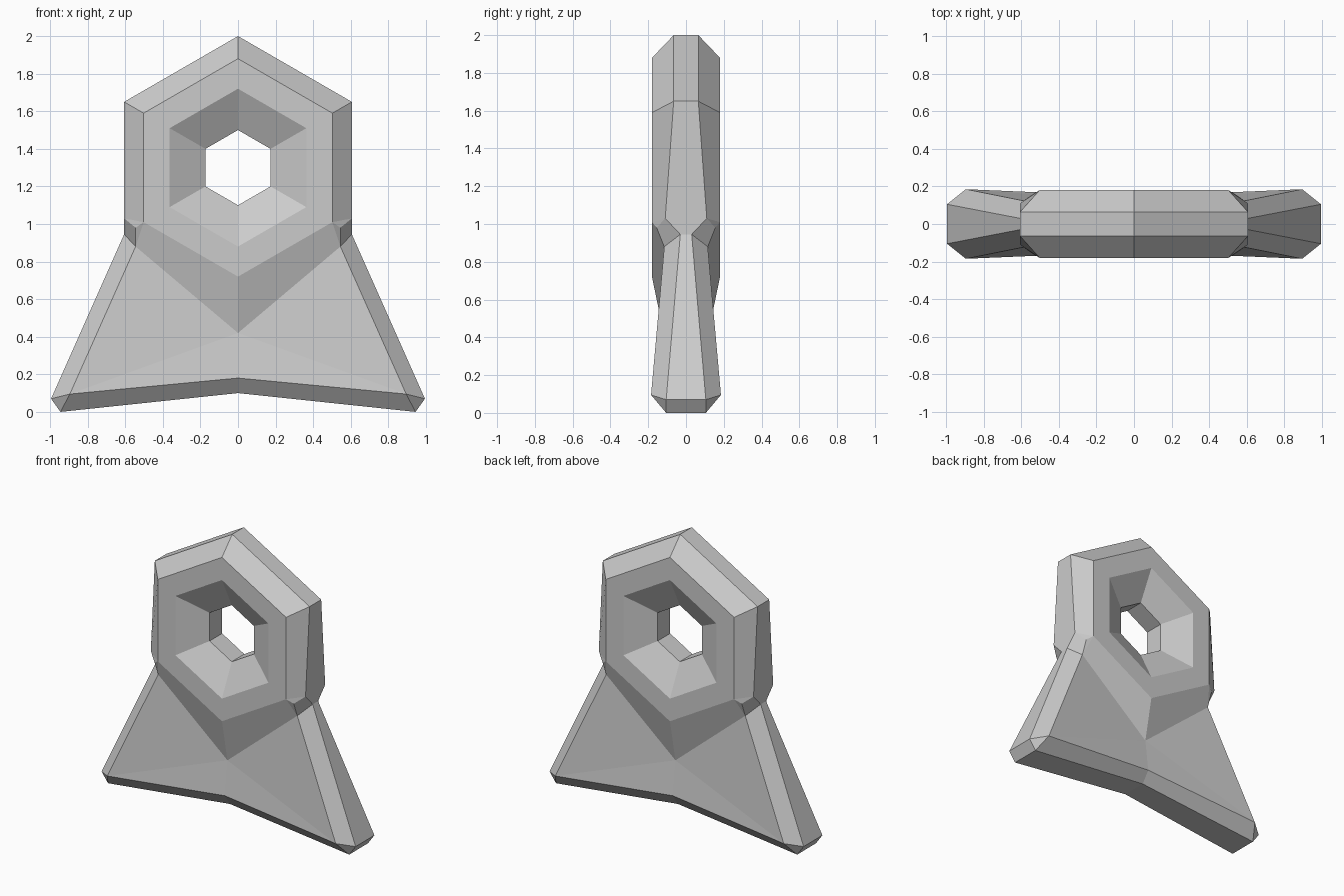
import bpy, bmesh
from math import sin, cos, radians
from mathutils import Vector

if "Cube" in bpy.data.objects:
    bpy.data.objects.remove(bpy.data.objects["Cube"])

CENTRE_Z = 1.3


def half_hex(r, y):
    """Right half of a pointy-top hexagon, top corner to bottom corner."""
    return [(r * sin(radians(a)), y, CENTRE_Z + r * cos(radians(a))) for a in (0, 60, 120, 180)]


def mid(p):
    """Point dropped onto the middle plane."""
    return (p[0], 0, p[2])


def bridge(a, b):
    return [(a[i], a[i + 1], b[i + 1], b[i]) for i in range(len(a) - 1)]


# Hexagonal head: bore, funnel recess and flat ring
bore = half_hex(0.2, -0.07)
recess = half_hex(0.42, -0.18)
ring = half_hex(0.58, -0.18)
faces = bridge([mid(p) for p in bore], bore) + bridge(bore, recess) + bridge(recess, ring)

# Chamfered outer rim
top, shoulder = half_hex(0.7, -0.065)[:2]
rim_low = (0.606, -0.11, 1.03)
notch = (0.545, -0.155, 0.98)
waist = (0.606, -0.03, 0.945)
faces += [
    (ring[0], ring[1], shoulder, top),
    (top, shoulder, mid(shoulder), mid(top)),
    (ring[1], ring[2], rim_low, shoulder),
    (ring[2], notch, rim_low),
    (shoulder, rim_low, waist, mid(waist), mid(shoulder)),
]

# Flared tail with sloped neck, bevelled sides and notched bottom
neck_side = (0.545, -0.115, 0.88)
neck_tip = (0, -0.118, 0.42)
corner = (0.895, -0.185, 0.095)
wing_tip = (0.995, -0.105, 0.07)
foot = (0.945, -0.105, 0)
notch_front = (0, -0.147, 0.18)
notch_under = (0, -0.09, 0.1)
faces += [
    (ring[3], ring[2], neck_side, neck_tip),
    (ring[2], notch, neck_side),
    (notch, rim_low, waist, neck_side),
    (neck_tip, neck_side, corner),
    (neck_tip, corner, notch_front),
    (neck_side, waist, wing_tip, corner),
    (waist, mid(waist), mid(wing_tip), wing_tip),
    (wing_tip, foot, corner),
    (wing_tip, mid(wing_tip), mid(foot), foot),
    (notch_front, corner, foot, notch_under),
    (notch_under, foot, mid(foot), mid(notch_under)),
]

# Mirror the quarter to all four sides and weld
bm = bmesh.new()
for sx in (1, -1):
    for sy in (1, -1):
        for f in faces:
            bm.faces.new([bm.verts.new(Vector((p[0] * sx, p[1] * sy, p[2]))) for p in f])
bmesh.ops.remove_doubles(bm, verts=bm.verts[:], dist=0.0005)
bmesh.ops.recalc_face_normals(bm, faces=bm.faces[:])
mesh = bpy.data.meshes.new("hex_head_pendant")
bm.to_mesh(mesh)
bm.free()
bpy.context.collection.objects.link(bpy.data.objects.new("hex_head_pendant", mesh))
